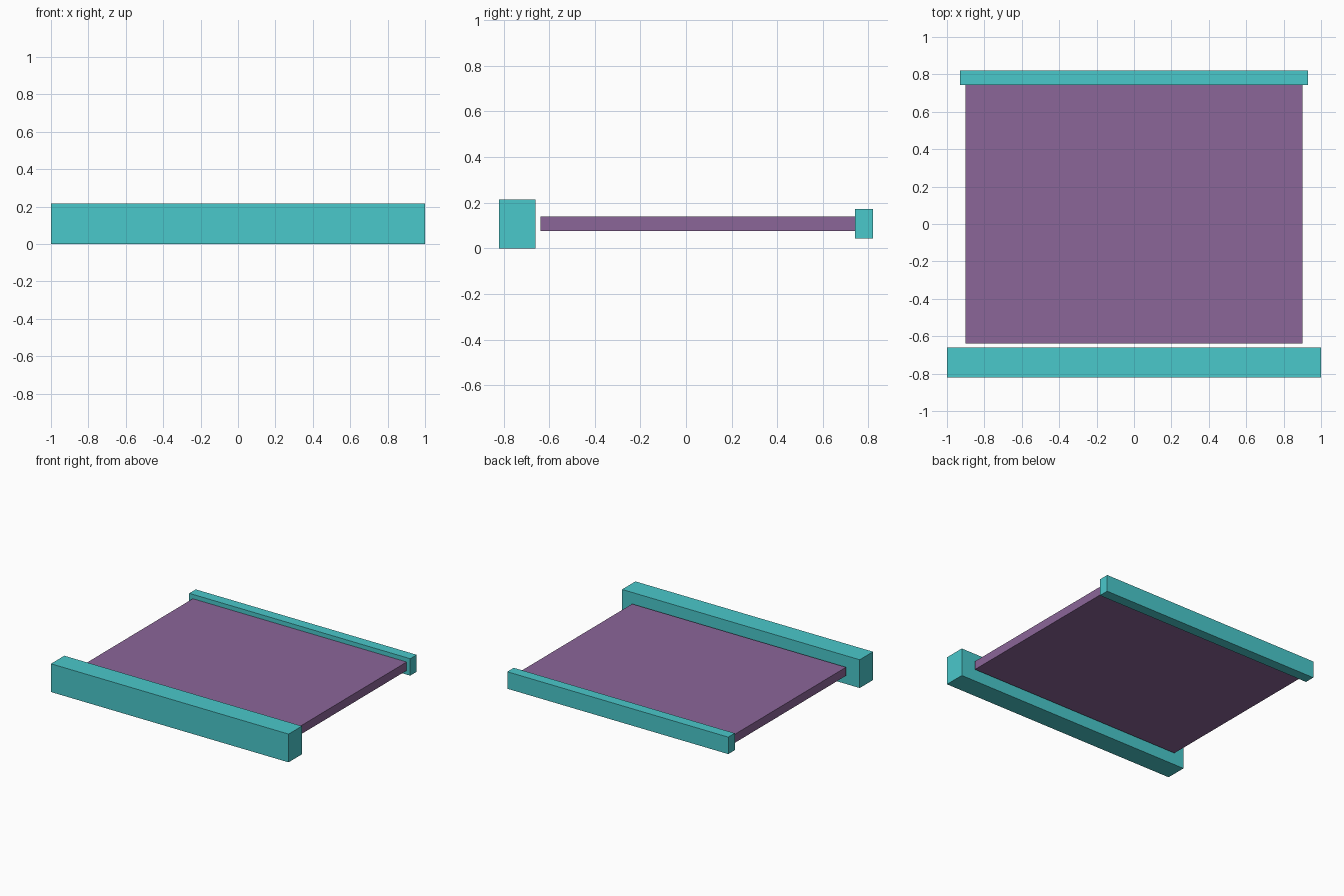
import bpy

if "Cube" in bpy.data.objects:
    bpy.data.objects.remove(bpy.data.objects["Cube"])


def linear(c):
    c /= 255
    return c / 12.92 if c <= 0.04045 else ((c + 0.055) / 1.055) ** 2.4


def material(name, rgb):
    m = bpy.data.materials.new(name)
    m.diffuse_color = (*[linear(c) for c in rgb], 1)
    m.use_nodes = True
    m.node_tree.nodes["Principled BSDF"].inputs["Base Color"].default_value = m.diffuse_color
    return m


def box(name, x, y, z, mat):
    """Box from (min, max) extents on each axis."""
    spans = (x, y, z)
    bpy.ops.mesh.primitive_cube_add(size=1, location=[(a + b) / 2 for a, b in spans])
    ob = bpy.context.object
    ob.name = name
    ob.scale = [b - a for a, b in spans]
    bpy.ops.object.transform_apply(location=False, rotation=False, scale=True)
    ob.data.materials.append(mat)
    return ob


teal = material("teal", (74, 200, 203))
purple = material("purple", (139, 102, 153))

# Thick front rail, thin rear rail, and the flat panel between them
box("front_rail", (-1, 1), (-0.82, -0.66), (0, 0.215), teal)
box("rear_rail", (-0.93, 0.93), (0.742, 0.82), (0.044, 0.173), teal)
box("panel", (-0.9, 0.9), (-0.638, 0.742), (0.075, 0.14), purple)
